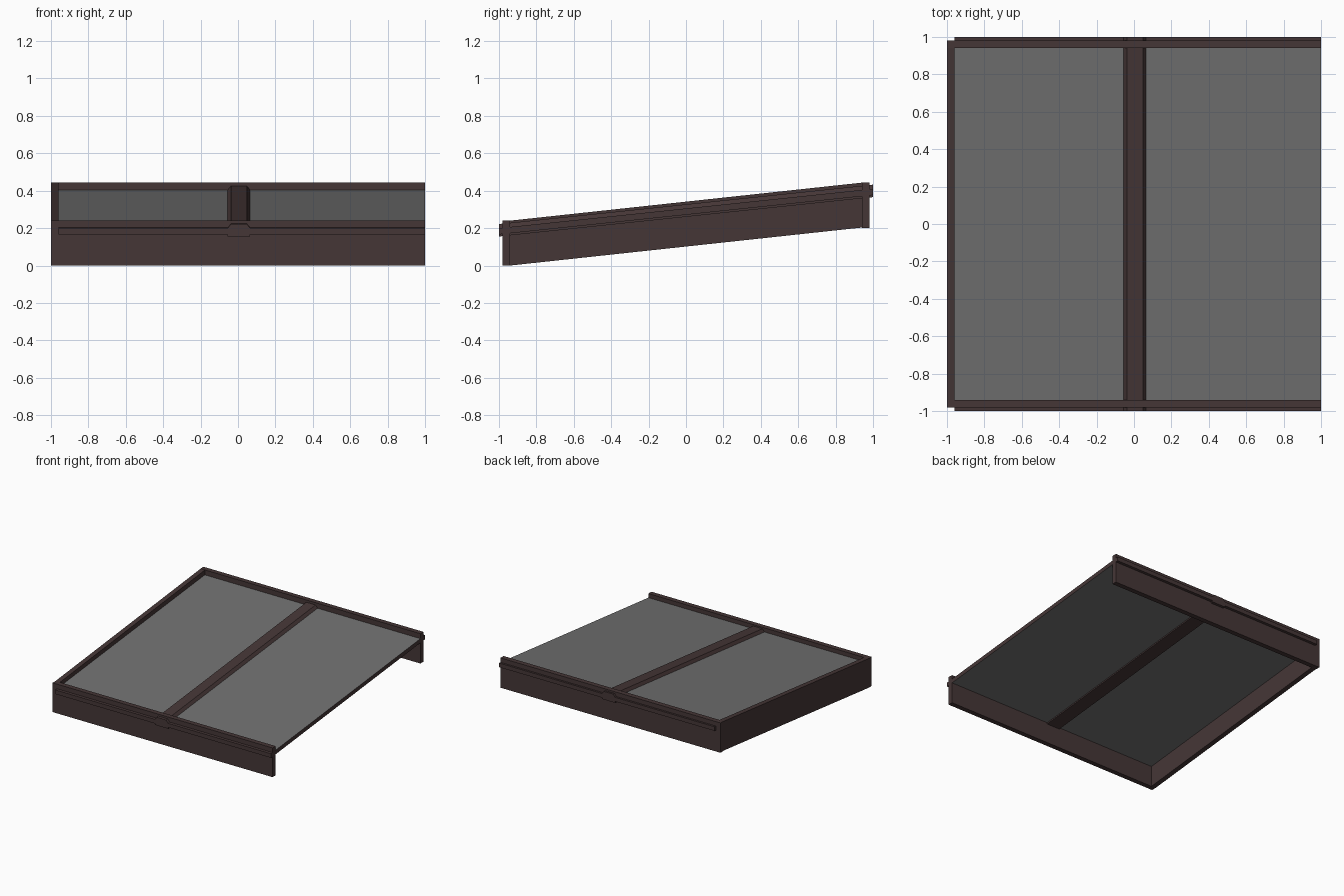
import bpy

if "Cube" in bpy.data.objects:
    bpy.data.objects.remove(bpy.data.objects["Cube"])

def material(name, rgb):
    m = bpy.data.materials.new(name)
    m.diffuse_color = (*rgb, 1)
    m.use_nodes = True
    m.node_tree.nodes["Principled BSDF"].inputs["Base Color"].default_value = m.diffuse_color
    return m

brown = material("dark_brown_paint", (0.060, 0.037, 0.037))
grey = material("grey_pane", (0.165, 0.165, 0.165))

def extrude_y(name, profile, y0, y1, rise=0.0, mats=(brown,)):
    """Prism: x/z profile (anticlockwise seen from the front) swept from y0 to y1, rising by 'rise'."""
    n = len(profile)
    verts = [(x, y0, z) for x, z in profile] + [(x, y1, z + rise) for x, z in profile]
    faces = [tuple(range(n)), tuple(range(2 * n - 1, n - 1, -1))]
    faces += [(i, i + n, (i + 1) % n + n, (i + 1) % n) for i in range(n)]
    me = bpy.data.meshes.new(name)
    me.from_pydata(verts, [], faces)
    for m in mats:
        me.materials.append(m)
    me.update()
    ob = bpy.data.objects.new(name, me)
    bpy.context.collection.objects.link(ob)
    return ob

def rect(x0, x1, z0, z1):
    return [(x0, z0), (x1, z0), (x1, z1), (x0, z1)]

SLOPE = 0.2 / 1.9

# Level beams at front and back
extrude_y("front_beam", rect(-1, 1, 0, 0.24), -0.98, -0.94)
extrude_y("back_beam", rect(-1, 1, 0.20, 0.445), 0.94, 0.98)

# Sloping side board, left only
extrude_y("left_board", rect(-1, -0.96, 0, 0.24), -0.94, 0.94, 0.203)

# Roof pane: grey above and below, brown edges
pane = extrude_y("roof_pane", rect(-0.96, 1, 0.166 + 0.06 * SLOPE, 0.20 + 0.06 * SLOPE),
                 -0.94, 0.94, 1.88 * SLOPE, (brown, grey))
for p in pane.data.polygons:
    p.material_index = int(abs(p.normal.z) > 0.7)

# Brown pane ends sticking out through the beams
for name, y in (("front_lip", -1.0), ("back_lip", 0.98)):
    z = (y + 1) * SLOPE
    extrude_y(name, rect(-0.96, 1, 0.166 + z, 0.20 + z), y, y + 0.02, 0.02 * SLOPE)

# Central rafter with chamfered top edges
extrude_y("centre_rafter",
          [(-0.055, 0.155), (0.065, 0.155), (0.065, 0.20), (0.047, 0.222),
           (-0.037, 0.222), (-0.055, 0.20)], -1, 1, 2 * SLOPE)
